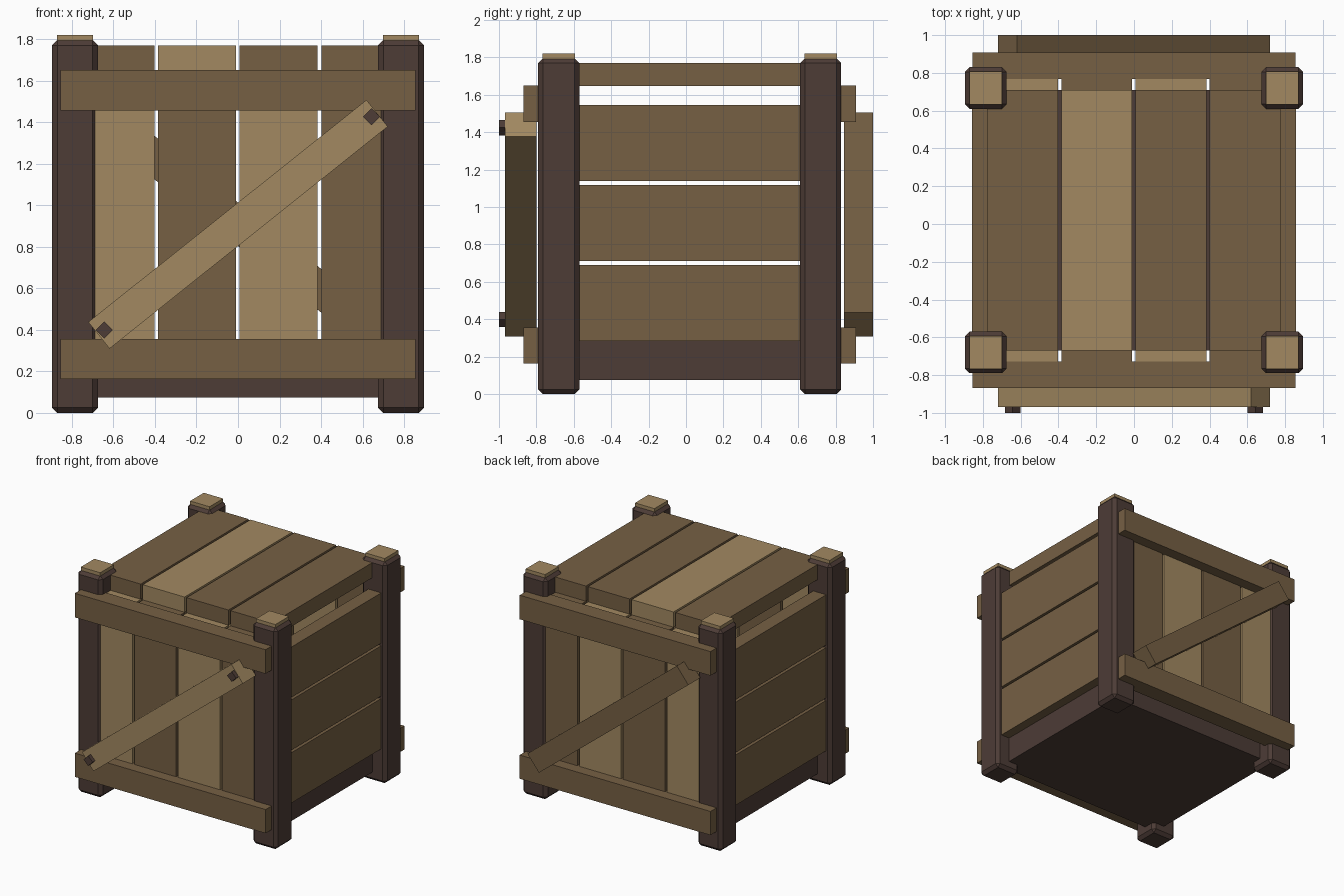
import bpy, math

if "Cube" in bpy.data.objects:
    bpy.data.objects.remove(bpy.data.objects["Cube"])

CY = 0.02            # depth centre of the crate body
PITCH = 0.393        # plank spacing
ANGLE = math.radians(38.6)


def material(name, rgb):
    m = bpy.data.materials.new(name)
    lin = [((c / 255 + 0.055) / 1.055) ** 2.4 for c in rgb]
    m.diffuse_color = (*lin, 1)
    m.use_nodes = True
    m.node_tree.nodes["Principled BSDF"].inputs["Base Color"].default_value = m.diffuse_color
    return m


DARK = material("dark wood", (77, 60, 54))
BROWN = material("brown wood", (118, 96, 68))
LIGHT = material("light wood", (162, 137, 97))


def box(name, mat, x, y, z, bevel=0.0, tilt=0.0):
    """Box from (min, max) ranges, optionally bevelled and tilted about y."""
    spans = (x, y, z)
    bpy.ops.mesh.primitive_cube_add(size=1, location=[(a + b) / 2 for a, b in spans])
    ob = bpy.context.object
    ob.name = name
    for v in ob.data.vertices:
        for i, (a, b) in enumerate(spans):
            v.co[i] *= b - a
    ob.rotation_euler.y = tilt
    ob.data.materials.append(mat)
    if bevel:
        mod = ob.modifiers.new("chamfer", 'BEVEL')
        mod.width = bevel
        mod.segments = 1
    return ob


def around(c, half):
    return (c - half, c + half)


# Corner posts with caps
for sx in (-1, 1):
    for sy in (-1, 1):
        px, py = sx * 0.785, CY + sy * 0.70
        box("corner_post", DARK, around(px, 0.11), around(py, 0.11), (0, 1.795), bevel=0.025)
        box("post_cap", LIGHT, around(px, 0.087), around(py, 0.087), (1.78, 1.82))

# Floor slab
box("base", DARK, (-0.78, 0.78), around(CY, 0.69), (0.075, 0.283))

# Lid, front and back planks
for i in range(4):
    xs = around((i - 1.5) * PITCH - 0.001, PITCH / 2 - 0.009)
    box("lid_plank", LIGHT if i == 1 else BROWN, xs, around(CY, 0.69), (1.647, 1.77))
    for side, sy in (("front", -1), ("back", 1)):
        box(side + "_plank", BROWN if i % 2 else LIGHT, xs,
            around(CY + sy * 0.74, 0.058), (0.283, 1.645))

# Side planks
for side, sx in (("left", -1), ("right", 1)):
    for k in range(3):
        z0 = 0.283 + k * 0.428
        box(side + "_plank", BROWN, around(sx * 0.799, 0.058), around(CY, 0.67), (z0, z0 + 0.408))

# Horizontal rails
for side, sy in (("front", -1), ("back", 1)):
    for z in ((0.163, 0.355), (1.455, 1.65)):
        box(side + "_rail", BROWN, (-0.855, 0.855), around(CY + sy * 0.818, 0.07), z)

# Diagonal braces
brace_x, brace_z = around(0, 0.857), around(0.908, 0.082)
box("front_brace", LIGHT, brace_x, (-0.968, -0.80), brace_z, tilt=-ANGLE)
box("back_brace", BROWN, brace_x, (0.845, 1.0), brace_z, tilt=ANGLE)

# Nail heads on the front brace
for s in (-1, 1):
    box("nail", DARK, around(s * 0.643, 0.029), (-1.0, -0.95),
        around(0.912 + s * 0.513, 0.029), tilt=math.radians(45))
